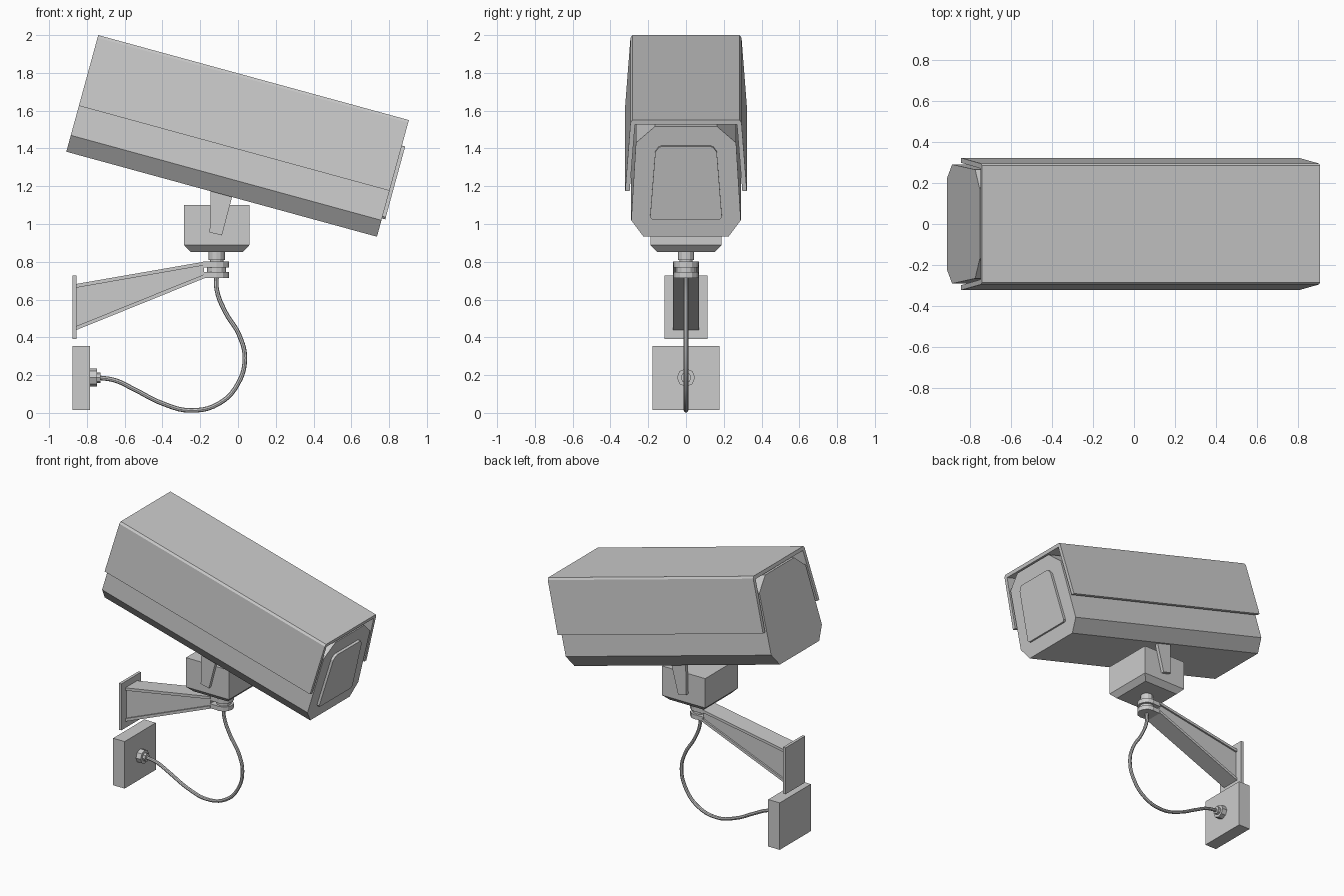
import bpy
import bmesh
import math
from mathutils import Vector

cube = bpy.data.objects.get("Cube")
if cube:
    bpy.data.objects.remove(cube, do_unlink=True)

grey = bpy.data.materials.new("light_grey")
grey.use_nodes = True
grey.diffuse_color = (0.6, 0.6, 0.6, 1)
grey.node_tree.nodes["Principled BSDF"].inputs["Base Color"].default_value = (0.6, 0.6, 0.6, 1)

TILT = math.radians(15.3)
LENGTH = 1.705


def finish(name, bm):
    bmesh.ops.recalc_face_normals(bm, faces=bm.faces)
    mesh = bpy.data.meshes.new(name)
    bm.to_mesh(mesh)
    bm.free()
    mesh.materials.append(grey)
    obj = bpy.data.objects.new(name, mesh)
    bpy.context.collection.objects.link(obj)
    return obj


def prism(name, profile, axis, start, end):
    """Extrude a 2D profile along x (profile is y,z) or y (profile is x,z)."""
    bm = bmesh.new()
    place = (lambda a, b, t: (t, a, b)) if axis == "x" else (lambda a, b, t: (a, t, b))
    face = bm.faces.new([bm.verts.new(place(a, b, start)) for a, b in profile])
    moved = bmesh.ops.extrude_face_region(bm, geom=[face])["geom"]
    step = Vector(place(0, 0, end - start))
    bmesh.ops.translate(bm, vec=step, verts=[v for v in moved if isinstance(v, bmesh.types.BMVert)])
    return finish(name, bm)


def box(name, x0, x1, half, z0, z1):
    return prism(name, [(x0, z0), (x1, z0), (x1, z1), (x0, z1)], "y", -half, half)


def cylinder(name, centre, radius, depth, sides, along_x=False):
    bm = bmesh.new()
    bmesh.ops.create_cone(bm, cap_ends=True, segments=sides, radius1=radius, radius2=radius, depth=depth)
    obj = finish(name, bm)
    obj.location = centre
    if along_x:
        obj.rotation_euler.y = math.pi / 2
    return obj


def mirrored(half):
    """Complete a symmetric outline from its +y half."""
    return half + [(-a, b) for a, b in reversed(half)]


def tilt(obj):
    obj.location = (-0.74, 0, 2.0)
    obj.rotation_euler.y = TILT


# Tilted camera housing, sun shield and front window
body = mirrored([(0.165, -0.036), (0.265, -0.125), (0.29, -0.55), (0.225, -0.64)])
tilt(prism("housing", body, "x", 0, LENGTH))
shield = mirrored([(0.284, 0), (0.294, -0.014), (0.322, -0.388), (0.298, -0.388), (0.27, -0.025)])
tilt(prism("sun_shield", shield, "x", 0, LENGTH))
window = mirrored([(0.13, -0.14), (0.145, -0.146), (0.163, -0.172), (0.19, -0.528), (0.18, -0.54)])
tilt(prism("front_window", window, "x", LENGTH - 0.01, LENGTH + 0.018))

# Pan head with chamfered underside
bm = bmesh.new()
rings = []
for x0, x1, half, z in [(-0.25, 0.025, 0.152, 0.852), (-0.285, 0.06, 0.188, 0.888), (-0.285, 0.06, 0.188, 1.1)]:
    corners = [(x0, -half), (x1, -half), (x1, half), (x0, half)]
    rings.append([bm.verts.new((x, y, z)) for x, y in corners])
for low, high in zip(rings, rings[1:]):
    for i in range(4):
        j = (i + 1) % 4
        bm.faces.new((low[i], low[j], high[j], high[i]))
bm.faces.new(rings[0])
bm.faces.new(rings[-1])
finish("pan_head", bm)

# Cheek plates carrying the housing
cheek = [(-0.15, 0.955), (-0.085, 0.94), (-0.027, 1.16), (-0.145, 1.19)]
for side, label in ((-1, "right"), (1, "left")):
    prism("cheek_plate_" + label, cheek, "y", side * 0.186, side * 0.212)

# Pivot post and hinge
PIVOT = -0.113
cylinder("pivot_post", (PIVOT, 0, 0.79), 0.035, 0.15, 12)
cylinder("pivot_collar", (PIVOT, 0, 0.832), 0.043, 0.045, 12)
cylinder("hinge_core", (PIVOT, 0, 0.756), 0.05, 0.025, 12)
for label, z in (("upper", 0.785), ("lower", 0.73)):
    cylinder(label + "_hinge_ring", (PIVOT, 0, z), 0.065, 0.032, 12)
    box(label + "_hinge_tab", -0.185, PIVOT, 0.062, z - 0.016, z + 0.016)

# Wall arm: recessed web between two sloping flanges
prism("arm_web", [(-0.86, 0.45), (-0.18, 0.725), (-0.18, 0.79), (-0.86, 0.67)], "y", -0.056, 0.056)
prism("arm_top_flange", [(-0.86, 0.662), (-0.175, 0.782), (-0.175, 0.801), (-0.86, 0.682)], "y", -0.068, 0.068)
prism("arm_bottom_flange", [(-0.86, 0.437), (-0.175, 0.714), (-0.175, 0.735), (-0.86, 0.458)], "y", -0.068, 0.068)
box("wall_plate", -0.875, -0.855, 0.113, 0.392, 0.728)

# Junction box with cable gland
box("junction_box", -0.875, -0.783, 0.178, 0.015, 0.355)
cylinder("gland_nut", (-0.766, 0, 0.187), 0.048, 0.04, 8, True)
cylinder("gland_sleeve", (-0.742, 0, 0.187), 0.028, 0.03, 8, True)

# Hanging cable
path = [(PIVOT, 0.74), (-0.112, 0.65), (-0.065, 0.53), (0.005, 0.415), (0.036, 0.29),
        (0.0, 0.155), (-0.1, 0.05), (-0.25, 0.013), (-0.4, 0.05), (-0.55, 0.125),
        (-0.65, 0.172), (-0.75, 0.188)]
curve = bpy.data.curves.new("cable", "CURVE")
curve.dimensions = "3D"
curve.bevel_depth = 0.012
curve.bevel_resolution = 2
curve.resolution_u = 5
curve.use_fill_caps = True
spline = curve.splines.new("BEZIER")
spline.bezier_points.add(len(path) - 1)
for point, (x, z) in zip(spline.bezier_points, path):
    point.co = (x, 0, z)
    point.handle_left_type = point.handle_right_type = "AUTO"
curve.materials.append(grey)
cable = bpy.data.objects.new("cable", curve)
bpy.context.collection.objects.link(cable)
bpy.ops.object.select_all(action="DESELECT")
cable.select_set(True)
bpy.context.view_layer.objects.active = cable
bpy.ops.object.convert(target="MESH")
bpy.ops.object.shade_smooth_by_angle()
